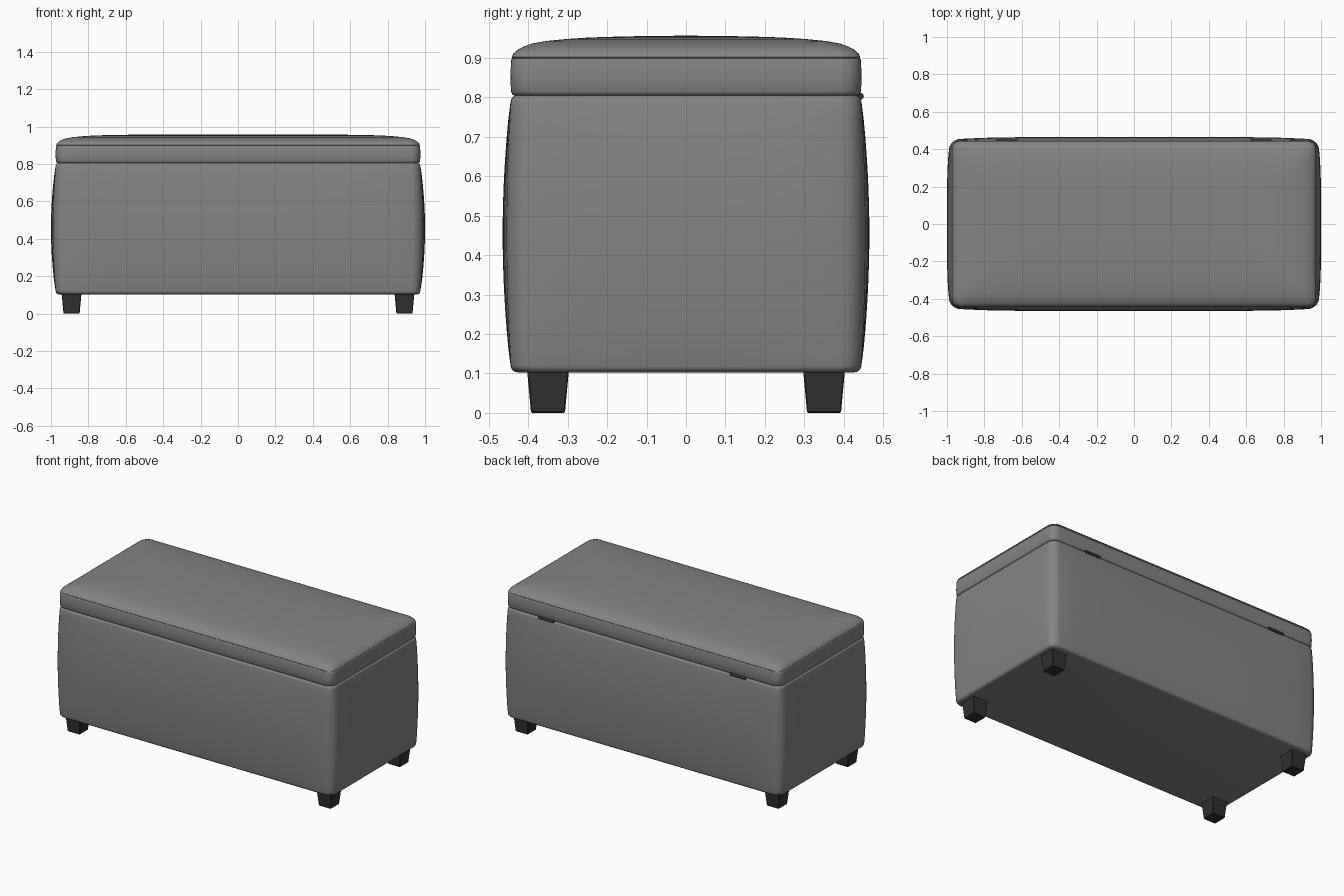
import bpy, bmesh, math
from mathutils import Vector

cube = bpy.data.objects.get("Cube")
if cube:
    bpy.data.objects.remove(cube, do_unlink=True)


def material(name, colour):
    m = bpy.data.materials.new(name)
    m.use_nodes = True
    m.diffuse_color = (*colour, 1)
    m.node_tree.nodes["Principled BSDF"].inputs["Base Color"].default_value = (*colour, 1)
    return m


LEATHER = material("grey leather", (0.23, 0.23, 0.23))
DARK = material("dark wood", (0.03, 0.03, 0.03))


def finish(name, bm, mat, smooth=None):
    bmesh.ops.recalc_face_normals(bm, faces=bm.faces)
    mesh = bpy.data.meshes.new(name)
    bm.to_mesh(mesh)
    bm.free()
    ob = bpy.data.objects.new(name, mesh)
    bpy.context.collection.objects.link(ob)
    mesh.materials.append(mat)
    if smooth:
        bpy.ops.object.select_all(action="DESELECT")
        ob.select_set(True)
        bpy.context.view_layer.objects.active = ob
        bpy.ops.object.shade_smooth_by_angle(angle=math.radians(smooth))
    return ob


def rounded_ring(hx, hy, r, z, bulge_x=0, bulge_y=0, steps=16, corner=6):
    """Rounded rectangle whose straight sides swell outwards."""
    pts = []
    signs = [(1, 1), (-1, 1), (-1, -1), (1, -1)]
    for i, (sx, sy) in enumerate(signs):
        c = Vector((sx * (hx - r), sy * (hy - r), z))
        for k in range(corner + 1):
            a = math.pi / 2 * (i + k / corner)
            pts.append(c + Vector((math.cos(a), math.sin(a), 0)) * r)
        nx, ny = signs[(i + 1) % 4]
        a = math.pi / 2 * (i + 1)
        end = Vector((nx * (hx - r), ny * (hy - r), z)) + Vector((math.cos(a), math.sin(a), 0)) * r
        start = pts[-1].copy()
        pts += [start.lerp(end, k / steps) for k in range(1, steps)]
    for p in pts:
        u, v = min(abs(p.x) / hx, 1), min(abs(p.y) / hy, 1)
        p.x += math.copysign(bulge_x * u ** 8 * (1 - v ** 4), p.x)
        p.y += math.copysign(bulge_y * v ** 8 * (1 - u ** 6), p.y)
    return pts


def loft(rings):
    """Skin a stack of rings and cap both ends."""
    bm = bmesh.new()
    loops = [[bm.verts.new(p) for p in ring] for ring in rings]
    n = len(loops[0])
    for a, b in zip(loops, loops[1:]):
        for i in range(n):
            bm.faces.new((a[i], a[(i + 1) % n], b[(i + 1) % n], b[i]))
    bm.faces.new(loops[0][::-1])
    bm.faces.new(loops[-1])
    return bm


# Padded storage box: rounded rims, sides swelling at mid height
BOTTOM, TOP, RIM = 0.103, 0.806, 0.018
rings = []
for k in range(5):
    a = math.pi / 2 * k / 4
    d = RIM * (1 - math.sin(a))
    rings.append(rounded_ring(0.975 - d, 0.445 - d, 0.05, BOTTOM + RIM * (1 - math.cos(a))))
for k in range(1, 16):
    t = k / 16
    s = math.sin(math.pi * t) ** 0.8
    rings.append(rounded_ring(0.975 + 0.008 * s, 0.445 + 0.006 * s, 0.05,
                              BOTTOM + RIM + t * (TOP - BOTTOM - 2 * RIM), 0.017 * s, 0.014 * s))
for k in range(5):
    a = math.pi / 2 * k / 4
    d = RIM * (1 - math.cos(a))
    rings.append(rounded_ring(0.975 - d, 0.445 - d, 0.05, TOP - RIM * (1 - math.sin(a))))
finish("storage_box", loft(rings), LEATHER, 50)

# Cushioned lid: (inset, height) profile with a seam groove and a crowned top
lid = [(0.012, 0.804), (0.004, 0.807), (0.0, 0.815), (-0.001, 0.85), (0.0, 0.893),
       (0.001, 0.897), (0.004, 0.899), (0.002, 0.902), (0.006, 0.911), (0.016, 0.920),
       (0.032, 0.929), (0.055, 0.937), (0.09, 0.943), (0.14, 0.948), (0.2, 0.952),
       (0.28, 0.9545), (0.36, 0.956), (0.43, 0.9565)]
rings = [rounded_ring(0.974 - d, 0.444 - d, min(0.05, 0.444 - d - 0.002), z) for d, z in lid]
finish("cushioned_lid", loft(rings), LEATHER, 50)

# Four tapered square feet
for xname, sx in (("left", 1), ("right", -1)):
    for yname, sy in (("front", -1), ("back", 1)):
        bm = bmesh.new()
        bmesh.ops.create_cube(bm, size=1)
        for v in bm.verts:
            h = 0.053 if v.co.z > 0 else 0.043
            v.co = (sx * 0.89 + math.copysign(h, v.co.x),
                    sy * 0.35 + math.copysign(h, v.co.y), 0.108 if v.co.z > 0 else 0)
        bmesh.ops.bevel(bm, geom=bm.edges[:], offset=0.003, segments=1, affect="EDGES")
        finish(f"{yname}_{xname}_foot", bm, DARK)

# Hinge barrels in the seam at the back
for xname, sx in (("left", 1), ("right", -1)):
    bm = bmesh.new()
    bmesh.ops.create_cone(bm, cap_ends=True, segments=12, radius1=0.009, radius2=0.009, depth=0.11)
    for v in bm.verts:
        v.co = (sx * 0.68 + v.co.z, 0.442 + v.co.y, 0.803 + v.co.x)
    finish(f"{xname}_hinge", bm, DARK, 40)
